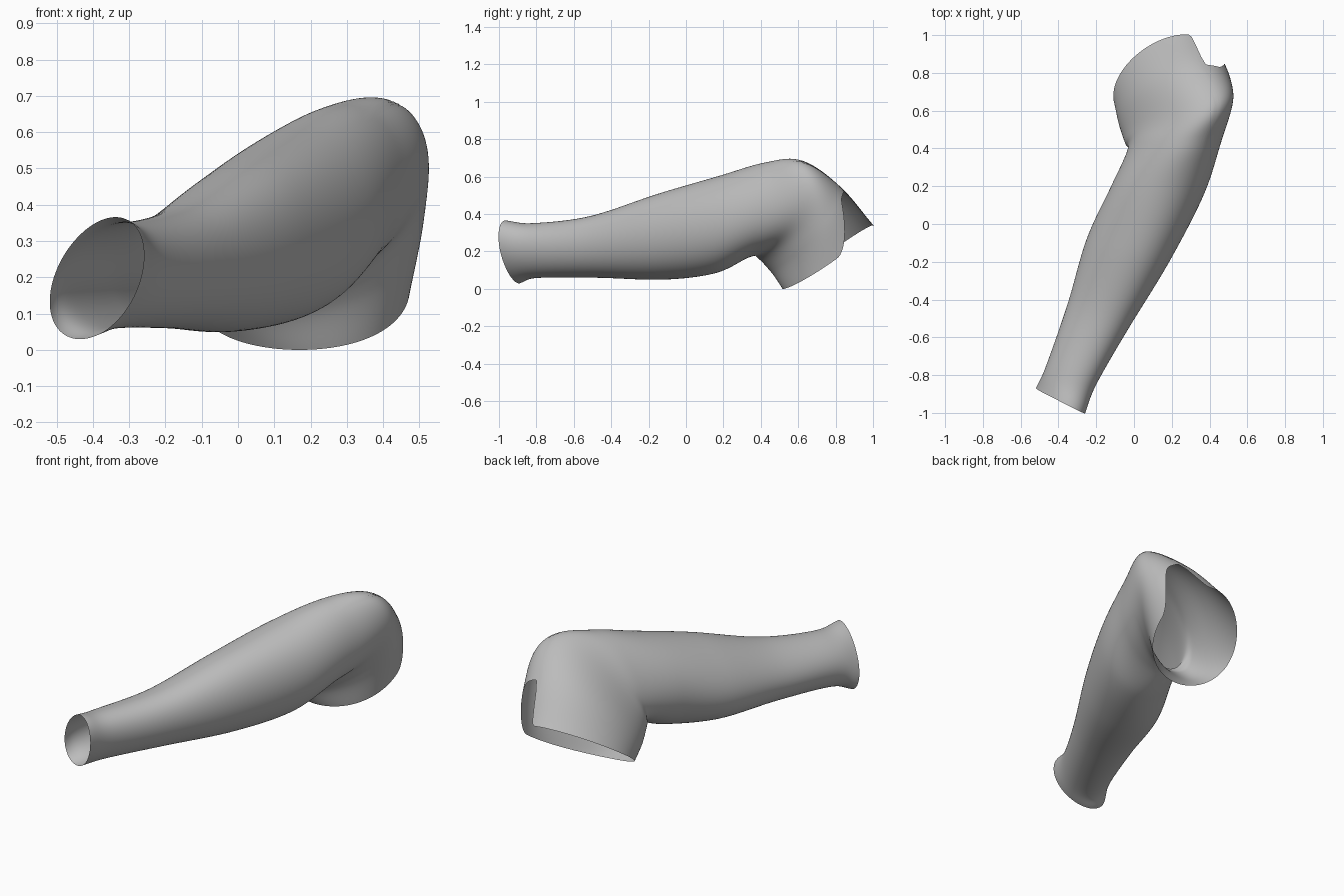
import bpy, bmesh, math
from mathutils import Vector

cube = bpy.data.objects.get("Cube")
if cube:
    bpy.data.objects.remove(cube, do_unlink=True)

# Cross-sections from the ankle to the thigh: -x side, +x side, top, underside
SECTIONS = [
    ((-.518, -.87, .15), (-.26, -1.0, .24), (-.37, -.95, .36), (-.40, -.91, .036)),
    ((-.465, -.75, .19), (-.20, -.85, .23), (-.32, -.81, .35), (-.33, -.80, .06)),
    ((-.35, -.42, .21), (-.04, -.57, .23), (-.16, -.50, .39), (-.18, -.48, .06)),
    ((-.25, -.08, .25), (.185, -.20, .27), (.02, -.14, .51), (-.02, -.12, .05)),
    ((-.12, .20, .33), (.37, .16, .33), (.17, .18, .605), (.11, .16, .085)),
    ((-.02, .41, .38), (.45, .43, .37), (.29, .42, .675), (.13, .34, .17)),
    ((-.03, .48, .33), (.50, .62, .40), (.36, .61, .685), (.14, .40, .165)),
    ((-.075, .59, .24), (.505, .72, .32), (.27, .82, .54), (.14, .465, .095)),
    ((-.108, .70, .15), (.472, .79, .15), (.23, 1.0, .34), (.17, .52, 0)),
]
AROUND, ALONG = 120, 80
LAST = len(SECTIONS) - 1


def section_point(i, angle):
    """Smooth closed curve through the four points of a section."""
    i = max(0, min(LAST, i))
    side_a, side_b, top, under = map(Vector, SECTIONS[i])
    return ((side_a + side_b + top + under) / 4
            + (side_b - side_a) / 2 * math.cos(angle)
            + (top - under) / 2 * math.sin(angle)
            + (side_a + side_b - top - under) / 4 * math.cos(2 * angle))


def skin_point(t, angle):
    """Smooth blend along the leg through the sections."""
    i = min(int(t), LAST - 1)
    f = t - i
    b, c = section_point(i, angle), section_point(i + 1, angle)
    a = section_point(i - 1, angle) if i > 0 else 2 * b - c
    d = section_point(i + 2, angle) if i + 2 <= LAST else 2 * c - b
    return (b + (c - a) * (f / 2) + (2 * a - 5 * b + 4 * c - d) * (f * f / 2)
            + (3 * b - a - 3 * c + d) * (f ** 3 / 2))


def smoothstep(low, high, value):
    s = max(0, min(1, (value - low) / (high - low)))
    return s * s * (3 - 2 * s)


def rim_limit(angle):
    """The thigh opening has a notch on its outer back side."""
    deg = math.degrees(angle)
    return LAST - .95 * smoothstep(4, 50, deg) * (1 - smoothstep(65, 77, deg))


# Skin: one open sheet
bm = bmesh.new()
angles = [math.tau * k / AROUND for k in range(AROUND)]
rings = [[bm.verts.new(skin_point(rim_limit(a) * j / ALONG, a)) for a in angles]
         for j in range(ALONG + 1)]
for lower, upper in zip(rings, rings[1:]):
    for k in range(AROUND):
        n = (k + 1) % AROUND
        bm.faces.new((lower[k], upper[k], upper[n], lower[n]))

# Face the sheet outward
bm.normal_update()
middle = sum((v.co for v in rings[ALONG // 4]), Vector()) / AROUND
probe = rings[ALONG // 4][0]
if probe.normal.dot(probe.co - middle) < 0:
    bmesh.ops.reverse_faces(bm, faces=bm.faces[:])
for face in bm.faces:
    face.smooth = True

mesh = bpy.data.meshes.new("bent_leg")
bm.to_mesh(mesh)
bm.free()
leg = bpy.data.objects.new("bent_leg", mesh)
bpy.context.collection.objects.link(leg)

# Plain grey
grey = bpy.data.materials.new("grey")
grey.use_nodes = True
colour = (.5, .5, .5, 1)
grey.diffuse_color = colour
grey.node_tree.nodes["Principled BSDF"].inputs["Base Color"].default_value = colour
mesh.materials.append(grey)
